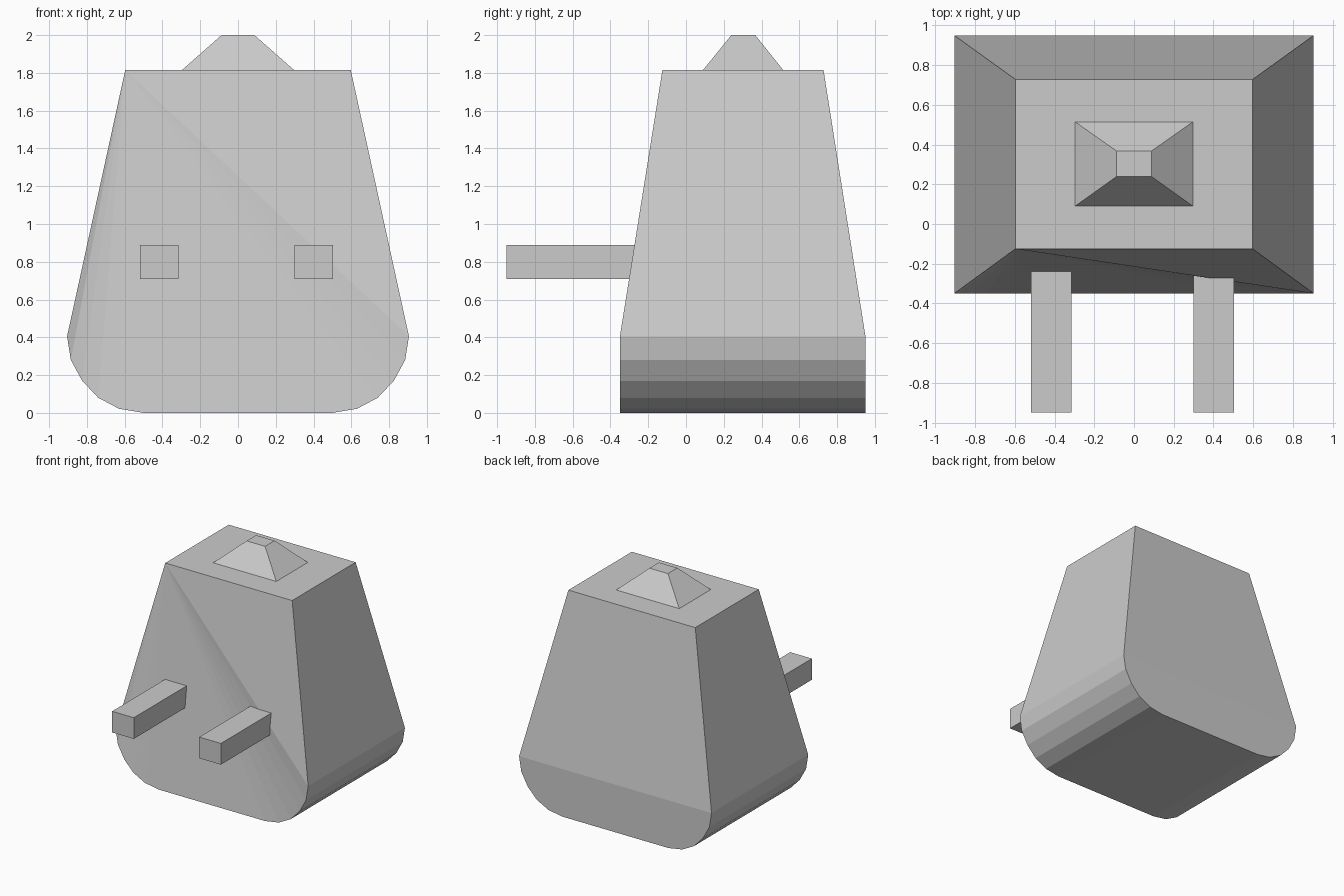
import bpy

if "Cube" in bpy.data.objects:
    bpy.data.objects.remove(bpy.data.objects["Cube"])


def add_mesh(name, verts, faces):
    mesh = bpy.data.meshes.new(name)
    mesh.from_pydata(verts, [], faces)
    mesh.update()
    obj = bpy.data.objects.new(name, mesh)
    bpy.context.collection.objects.link(obj)
    return obj


def rect(hx, y0, y1, z):
    return [(-hx, y0, z), (hx, y0, z), (hx, y1, z), (-hx, y1, z)]


def bridge(a, b, n=4):
    """Quads joining two loops of n vertices starting at a and b."""
    return [(a + i, a + (i + 1) % n, b + (i + 1) % n, b + i) for i in range(n)]


TOP_Z = 1.815
FRONT, BACK = -0.35, 0.95

# Body: rounded-bottom outline, tapering to a smaller rectangle on top
right = [(0.597, None), (0.905, 0.405), (0.885, 0.28), (0.825, 0.17),
         (0.74, 0.08), (0.63, 0.022), (0.50, 0.0)]
outline = right + [(-x, z) for x, z in reversed(right)]
n = len(outline)


def side(y_base, y_top):
    return [(x, y_top, TOP_Z) if z is None else (x, y_base, z) for x, z in outline]


verts = side(FRONT, -0.125) + side(BACK, 0.728)
last = n - 1
# Front folds in a fan from its upper left corner; back folds along one level line
faces = [(last, i + 1, i) for i in range(last - 1)]
faces += [(n, n + 1, n + last - 1, n + last), tuple(range(n + 1, n + last))]
faces += [(i, i + 1, n + i + 1, n + i) for i in range(last)]
# Flat top around the knob
knob_base = rect(0.297, 0.09, 0.515, TOP_Z)
base = len(verts)
verts += knob_base
rim = [last, 0, n, n + last]
faces += [(rim[i], rim[(i + 1) % 4], base + (i + 1) % 4, base + i) for i in range(4)]
add_mesh("body", verts, faces)

# Knob: small truncated pyramid on the top
add_mesh("top_knob", knob_base + rect(0.087, 0.24, 0.367, 2.0),
         bridge(0, 4) + [(4, 5, 6, 7)])

# Prongs: square bars whose open ends sink into the front
for name, x in (("left_prong", -0.417), ("right_prong", 0.402)):
    h = 0.102
    loops = [(x + sx * h, y, 0.80 + sz * 0.09)
             for y in (-0.95, -0.235)
             for sx, sz in ((-1, -1), (-1, 1), (1, 1), (1, -1))]
    add_mesh(name, loops, bridge(0, 4) + [(3, 2, 1, 0)])

# Make all normals face outwards on the closed body
import bmesh
for obj in bpy.context.collection.objects:
    bm = bmesh.new()
    bm.from_mesh(obj.data)
    bmesh.ops.recalc_face_normals(bm, faces=bm.faces)
    bm.to_mesh(obj.data)
    bm.free()
